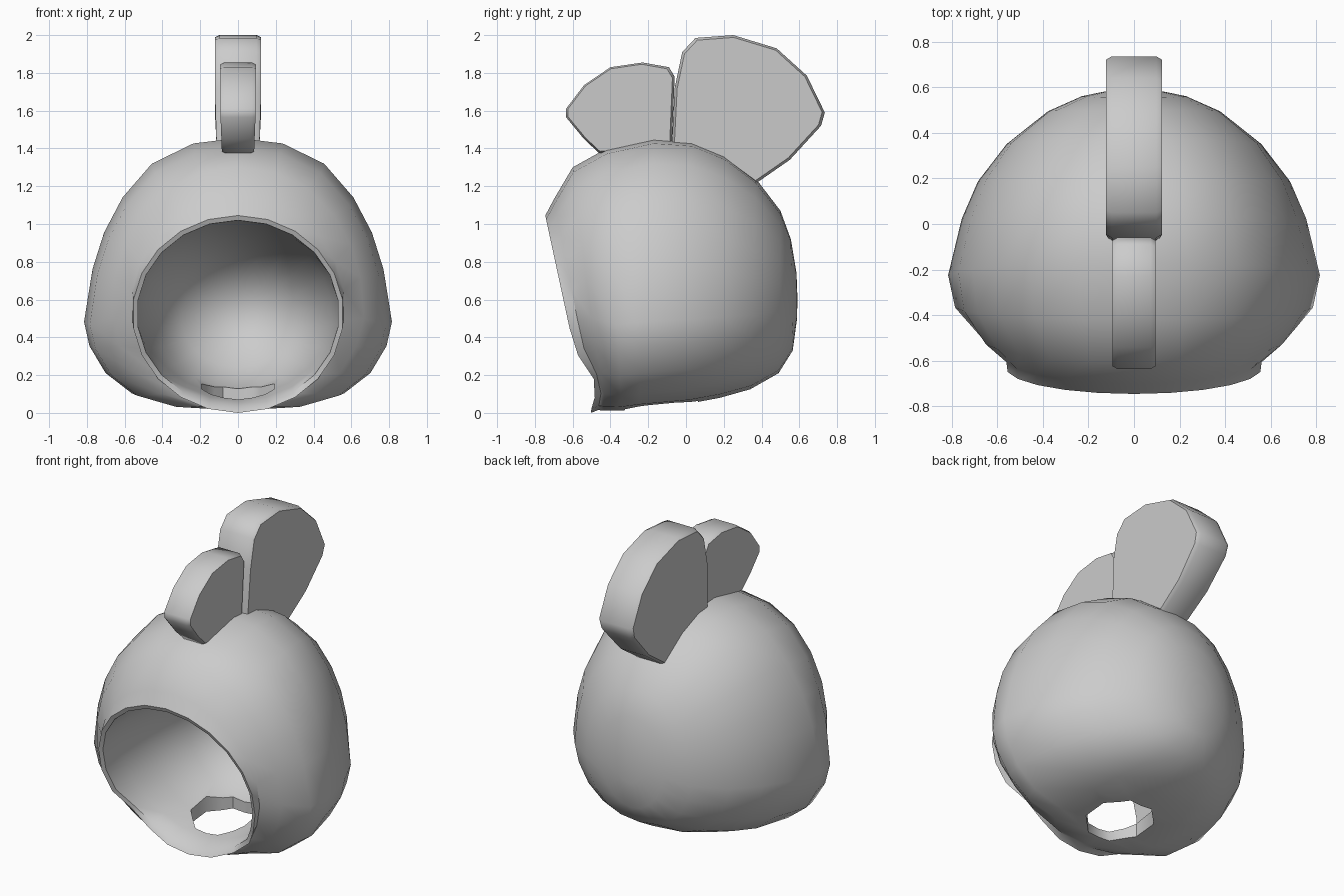
import bpy, bmesh, math
from mathutils import Vector

if "Cube" in bpy.data.objects:
    bpy.data.objects.remove(bpy.data.objects["Cube"])

grey = bpy.data.materials.new("plain_grey")
grey.diffuse_color = (0.6, 0.6, 0.6, 1)
grey.use_nodes = True
grey.node_tree.nodes["Principled BSDF"].inputs["Base Color"].default_value = grey.diffuse_color


def make_object(name, bm):
    bmesh.ops.recalc_face_normals(bm, faces=bm.faces)
    me = bpy.data.meshes.new(name)
    bm.to_mesh(me)
    bm.free()
    ob = bpy.data.objects.new(name, me)
    bpy.context.collection.objects.link(ob)
    me.materials.append(grey)
    return ob


def select(ob):
    bpy.ops.object.select_all(action='DESELECT')
    ob.select_set(True)
    bpy.context.view_layer.objects.active = ob


def smooth(ob, angle):
    select(ob)
    bpy.ops.object.shade_smooth_by_angle(angle=math.radians(angle))


# Hood: rings lofted from the bottom of the face cavity, over the lip, to the back
# Egg-shaped half section: (share of half width, share of height), top to bottom
EGG = [(0, 1), (.29, .98), (.56, .905), (.75, .78), (.87, .65), (.945, .515),
       (1, .32), (.965, .23), (.86, .13), (.69, .055), (.43, .014), (0, 0)]
# top y, top z, bottom y, bottom z, half width, roundness, lip pinch
CAVITY = [(.38, .62, .36, .40, .12, 1, 0),
          (.30, .76, .25, .24, .30, 1, 0),
          (.10, .89, .08, .13, .42, 1, 0),
          (-.20, .97, -.20, .09, .50, 1, 0),
          (-.50, 1.005, -.38, .065, .53, 1, .03),
          (-.735, 1.02, -.51, .03, .535, 1, .075)]
OUTSIDE = [(-.745, 1.045, -.52, .0, .56, 1, .075),
           (-.70, 1.13, -.48, .015, .565, 1, .055),
           (-.60, 1.30, -.44, .012, .67, .55, .02),
           (-.42, 1.40, -.34, .012, .785, .08, 0),
           (-.17, 1.455, -.25, .025, .815, 0, 0),
           (.03, 1.44, .02, .05, .755, 0, 0),
           (.20, 1.37, .18, .08, .685, .1, 0),
           (.37, 1.24, .34, .125, .56, .3, 0),
           (.50, 1.07, .49, .21, .38, .6, 0),
           (.555, .92, .565, .33, .23, 1, 0),
           (.585, .74, .588, .50, .10, 1, 0)]


def ring_points(yt, zt, yb, zb, hw, k, pinch):
    n = len(EGG) - 1
    half = []
    for i, (ex, ez) in enumerate(EGG):
        a = math.pi * i / n
        x = ex + (math.sin(a) - ex) * k
        h = ez + ((1 + math.cos(a)) / 2 - ez) * k
        z = zb + (zt - zb) * h
        y = yb + (yt - yb) * h + pinch * math.exp(-((z - .15) / .12) ** 2)
        half.append(Vector((x * hw, y, z)))
    return half + [Vector((-p.x, p.y, p.z)) for p in half[-2:0:-1]]


bm = bmesh.new()
loops = [[bm.verts.new(p) for p in ring_points(*r)] for r in CAVITY + OUTSIDE]
count = len(loops[0])
for a, b in zip(loops, loops[1:]):
    for i in range(count):
        j = (i + 1) % count
        bm.faces.new((a[i], a[j], b[j], b[i]))
for loop, co in ((loops[0], (0, .39, .5)), (loops[-1], (0, .59, .61))):
    pole = bm.verts.new(co)
    for i in range(count):
        bm.faces.new((loop[i], loop[(i + 1) % count], pole))
hood = make_object("hood", bm)

# Neck hole through the floor of the hood
bpy.ops.mesh.primitive_cylinder_add(vertices=8, radius=.21, depth=.5,
                                    location=(0, -.13, .05),
                                    rotation=(0, 0, math.pi / 8))
cutter = bpy.context.object
cutter.name = "neck_hole_cutter"
cutter.hide_render = True
cut = hood.modifiers.new("neck_hole", 'BOOLEAN')
cut.object = cutter
cut.solver = 'EXACT'
select(hood)
bpy.ops.object.modifier_apply(modifier="neck_hole")
bpy.data.objects.remove(cutter)
smooth(hood, 45)


# Comb lobes: flat-sided plates with a bevel around the outline, slimmer low down
def lobe(name, outline, edge_half, face_half, inset):
    bm = bmesh.new()
    cy = sum(p[0] for p in outline) / len(outline)
    cz = sum(p[1] for p in outline) / len(outline)
    rows = []
    for x, s in ((-face_half, inset), (-edge_half, 1), (edge_half, 1), (face_half, inset)):
        rows.append([bm.verts.new((x * (1 - .4 * max(0, 1.6 - z)),
                                   cy + (y - cy) * s, cz + (z - cz) * s))
                     for y, z in outline])
    n = len(outline)
    for a, b in zip(rows, rows[1:]):
        for i in range(n):
            j = (i + 1) % n
            bm.faces.new((a[i], a[j], b[j], b[i]))
    bm.faces.new(rows[0])
    bm.faces.new(rows[-1])
    smooth(make_object(name, bm), 48)


lobe("front_comb_lobe",
     [(-.635, 1.61), (-.54, 1.735), (-.40, 1.83), (-.23, 1.855), (-.09, 1.83),
      (-.06, 1.78), (-.075, 1.42), (-.30, 1.385), (-.46, 1.375), (-.54, 1.45),
      (-.635, 1.565)], .073, .094, .96)
lobe("back_comb_lobe",
     [(-.075, 1.42), (-.06, 1.72), (-.02, 1.91), (.05, 1.985), (.25, 2.0),
      (.48, 1.93), (.64, 1.785), (.735, 1.59), (.715, 1.52), (.55, 1.34),
      (.37, 1.215), (.20, 1.34)], .098, .123, .965)
